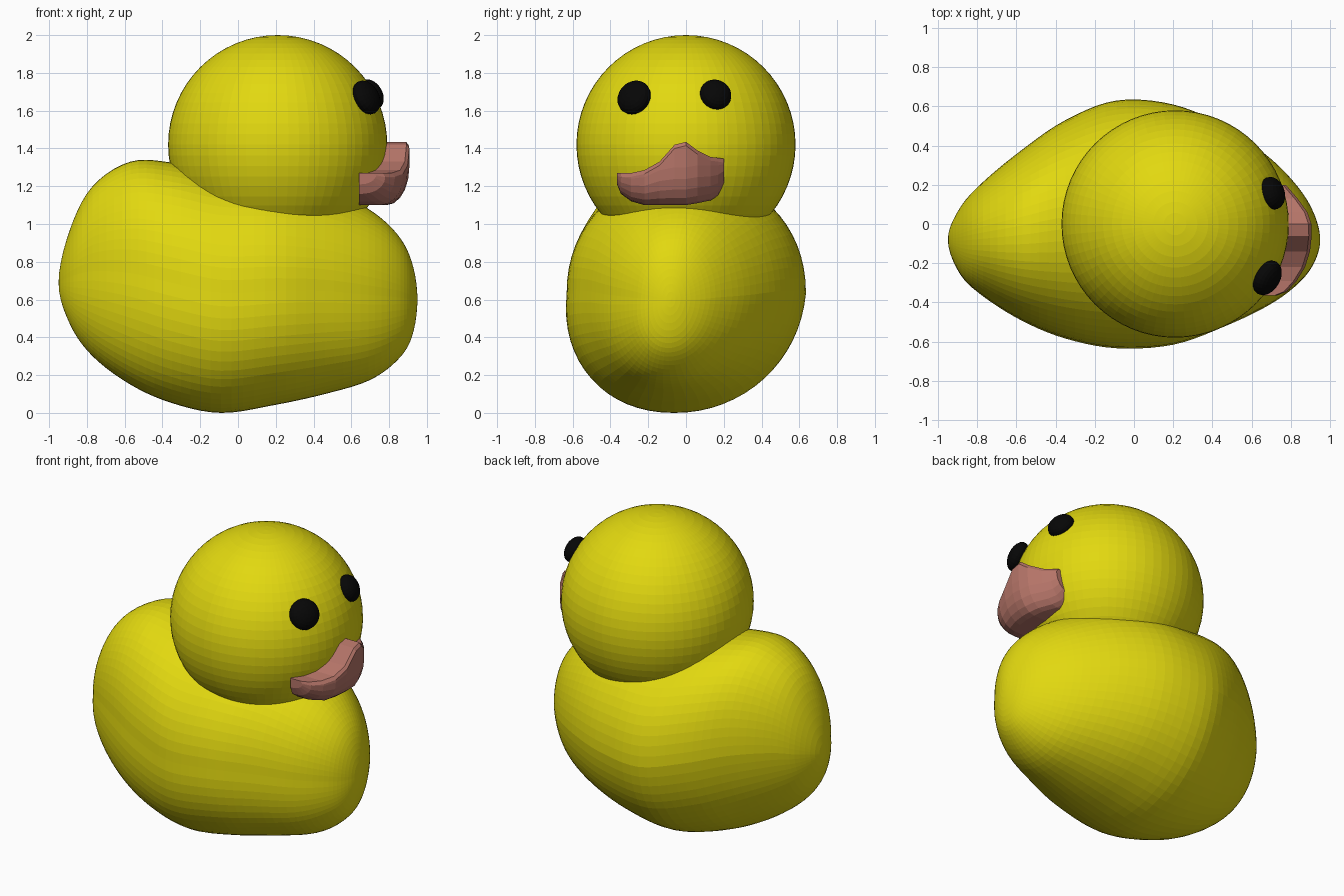
import bpy, bmesh, math
from mathutils import Vector, Matrix

cube = bpy.data.objects.get("Cube")
if cube:
    bpy.data.objects.remove(cube, do_unlink=True)


def material(name, rgb):
    mat = bpy.data.materials.new(name)
    mat.use_nodes = True
    color = (*rgb, 1)
    mat.diffuse_color = color
    mat.node_tree.nodes["Principled BSDF"].inputs["Base Color"].default_value = color
    return mat


yellow = material("yellow", (.76, .69, .005))
pink = material("dusty pink", (.46, .175, .138))
black = material("black", (.002, .002, .002))


def add_object(name, bm, mat):
    bmesh.ops.recalc_face_normals(bm, faces=bm.faces)
    mesh = bpy.data.meshes.new(name)
    bm.to_mesh(mesh)
    bm.free()
    mesh.materials.append(mat)
    obj = bpy.data.objects.new(name, mesh)
    bpy.context.collection.objects.link(obj)
    return obj


def ball(name, center, radii, mat, segments, axis=None):
    """Ellipsoid whose local z can be turned toward an axis."""
    turn = axis.to_track_quat("Z", "Y").to_matrix().to_4x4() if axis else Matrix()
    matrix = Matrix.Translation(center) @ turn @ Matrix.Diagonal((*radii, 1))
    bm = bmesh.new()
    bmesh.ops.create_uvsphere(bm, u_segments=segments, v_segments=segments // 2,
                              radius=1, matrix=matrix)
    return add_object(name, bm, mat)


def loft(name, rings, mat):
    """Skin a list of equal closed rings and cap both ends."""
    bm = bmesh.new()
    rows = [[bm.verts.new(p) for p in ring] for ring in rings]
    n = len(rows[0])
    for a, b in zip(rows, rows[1:]):
        for i in range(n):
            j = (i + 1) % n
            bm.faces.new((a[i], a[j], b[j], b[i]))
    bm.faces.new(rows[0])
    bm.faces.new(rows[-1])
    bmesh.ops.remove_doubles(bm, verts=bm.verts, dist=.0005)
    return add_object(name, bm, mat)


def smooth_samples(points, steps):
    """Catmull-Rom through stations; ends are mirrored so they round off."""
    def mirrored(p):
        x, low, high, right, left = p
        return (x, high, low, left, right)
    pts = [Vector(p) for p in (mirrored(points[1]), *points, mirrored(points[-2]))]
    out = []
    for a, b, c, d in zip(pts, pts[1:], pts[2:], pts[3:]):
        for k in range(steps):
            t = k / steps
            out.append(b + (c - a) * (t / 2)
                       + (a * 2 - b * 5 + c * 4 - d) * (t * t / 2)
                       + (b * 3 - a - c * 3 + d) * (t ** 3 / 2))
    return out + [pts[-2]]


def rounded(v):
    """Slightly squared sine or cosine, for full cross-sections."""
    return math.copysign(abs(v) ** .95, v)


# Body: full oval sections from tail to chest (x, bottom, top, right, left)
stations = [
    (-.95, .69, .69, -.08, -.08),
    (-.89, .47, .97, -.25, .08),
    (-.77, .3, 1.2, -.365, .215),
    (-.57, .15, 1.33, -.49, .38),
    (-.35, .052, 1.325, -.58, .53),
    (-.09, 0, 1.27, -.63, .63),
    (.2, .043, 1.25, -.612, .61),
    (.46, .1, 1.19, -.52, .5),
    (.69, .17, 1.08, -.41, .34),
    (.84, .275, .95, -.3, .185),
    (.92, .4, .8, -.195, .05),
    (.95, .6, .6, -.08, -.08),
]
rings = []
for x, low, high, right, left in smooth_samples(stations, 5):
    ring = []
    for i in range(64):
        a = math.tau * i / 64
        across, up = rounded(math.cos(a)), rounded(math.sin(a))
        # The belly hangs a little toward the right side
        lean = .05 * min(up, 0) * (high - low)
        ring.append((x, (left + right) / 2 + (left - right) / 2 * across + lean,
                     (low + high) / 2 + (high - low) / 2 * up))
    rings.append(ring)
loft("body", rings, yellow)

# Head
head_center = Vector((.21, 0, 1.42))
ball("head", head_center, (.58, .58, .58), yellow, 64)

# Eyes: thick discs lying on the head
for name, spot, size in (("right_eye", (.68, -.275, 1.67), .095),
                         ("left_eye", (.705, .157, 1.685), .085)):
    spot = Vector(spot)
    ball(name, spot, (size, size, .058), black, 24, spot - head_center)

# Bill: scoop-shaped sections across the face (y, bottom, top, front)
bill = [
    (-.365, 1.21, 1.27, .73),
    (-.345, 1.16, 1.27, .78),
    (-.29, 1.12, 1.27, .83),
    (-.22, 1.1, 1.285, .873),
    (-.14, 1.1, 1.33, .898),
    (-.06, 1.1, 1.42, .907),
    (0, 1.1, 1.435, .905),
    (.06, 1.11, 1.39, .885),
    (.13, 1.125, 1.355, .835),
    (.17, 1.15, 1.35, .8),
    (.2, 1.2, 1.345, .775),
]
rings = []
for y, low, high, front in bill:
    curve = min(.2, (high - low) * .8)
    reach = min(.12, front - .65)
    ring = [(.64, y, high), (.64, y, low)]
    for i in range(6):
        a = math.pi / 2 * i / 5
        ring.append((front - reach + reach * math.sin(a), y,
                     low + curve * (1 - math.cos(a))))
    ring += [(front, y, high - .02), (front - .015, y, high)]
    rings.append(ring)
loft("bill", rings, pink)
